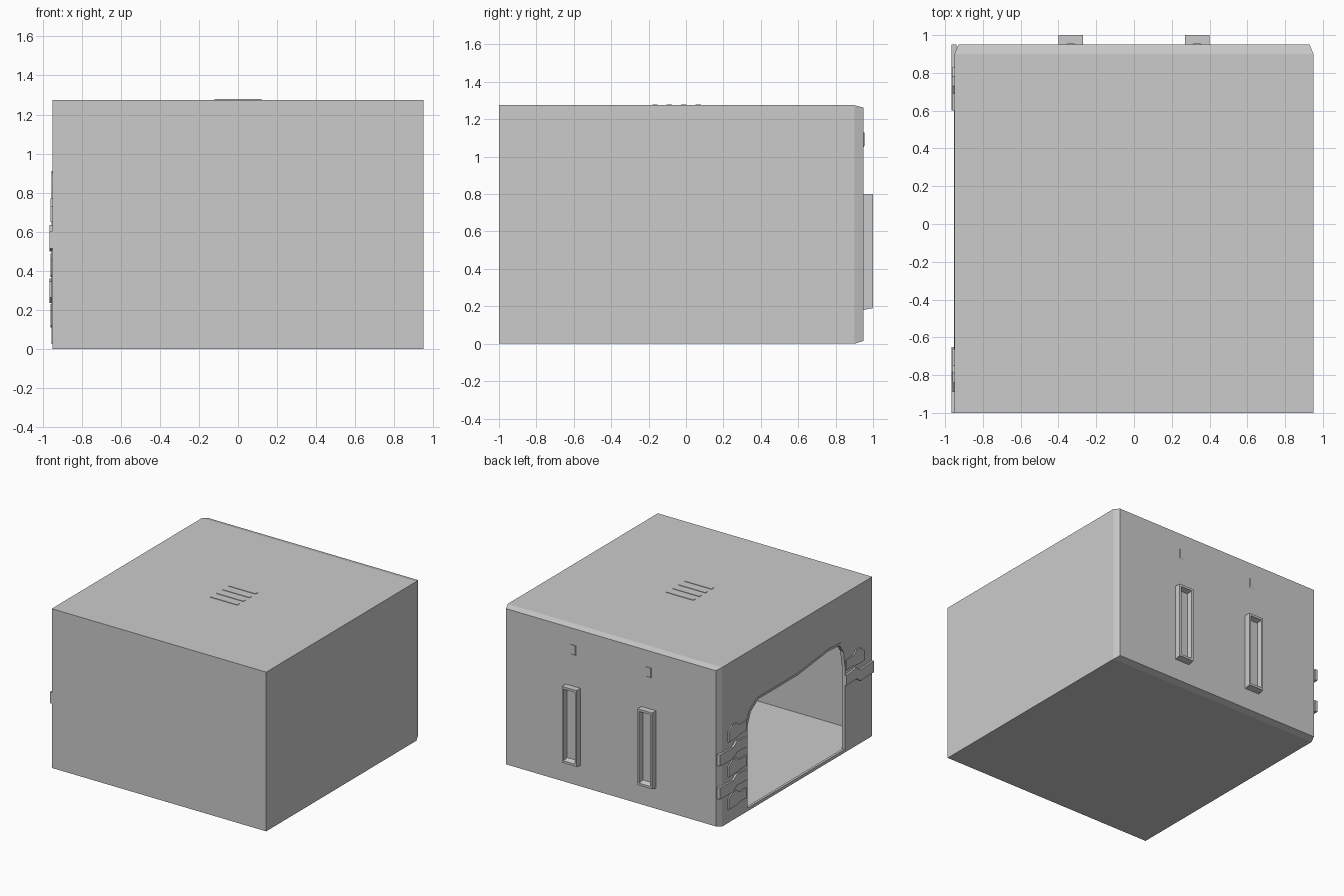
import bpy, bmesh

if "Cube" in bpy.data.objects:
    bpy.data.objects.remove(bpy.data.objects["Cube"])


def make(name, build):
    bm = bmesh.new()
    build(bm)
    bmesh.ops.recalc_face_normals(bm, faces=bm.faces[:])
    me = bpy.data.meshes.new(name)
    bm.to_mesh(me)
    bm.free()
    ob = bpy.data.objects.new(name, me)
    bpy.context.scene.collection.objects.link(ob)
    return ob


def loft(name, rings):
    """Closed solid through equal-length rings of points."""
    def build(bm):
        vs = [[bm.verts.new(p) for p in r] for r in rings]
        n = len(rings[0])
        for a, b in zip(vs, vs[1:]):
            for i in range(n):
                bm.faces.new((a[i], a[(i + 1) % n], b[(i + 1) % n], b[i]))
        bm.faces.new(vs[0])
        bm.faces.new(vs[-1])
    return make(name, build)


def rect(x0, x1, z0, z1, y):
    return [(x0, y, z0), (x1, y, z0), (x1, y, z1), (x0, y, z1)]


def box(name, x0, x1, y0, y1, z0, z1):
    return loft(name, [rect(x0, x1, z0, z1, y) for y in (y0, y1)])


def side_plate(name, x0, x1, outline):
    return loft(name, [[(x, y, z) for y, z in outline] for x in (x0, x1)])


def cut(target, cutter):
    cutter.hide_render = True
    m = target.modifiers.new("cut", 'BOOLEAN')
    m.operation, m.solver, m.object = 'DIFFERENCE', 'EXACT', cutter
    bpy.context.view_layer.objects.active = target
    bpy.ops.object.modifier_apply(modifier=m.name)
    bpy.data.objects.remove(cutter)


# hollow housing with chamfered back rim
housing = loft("housing", [rect(-.95, .95, 0, 1.275, -1),
                           rect(-.95, .95, 0, 1.275, .90),
                           rect(-.93, .93, .015, 1.262, .95)])
cut(housing, box("cavity_cutter", -.93, .93, -.98, .925, .02, 1.255))

# arched opening in the left wall
arch = [(.60, .025), (.60, .70), (.56, .80), (.46, .865), (-.05, .865),
        (-.45, .91), (-.60, .90), (-.65, .83), (-.67, .70), (-.67, .025)]
cut(housing, side_plate("opening_cutter", -1.1, -.91, arch))


# thin lip lining the opening
cy, cz = -.035, .025
inner = [(cy + (y - cy) * .97, cz + (z - cz) * .98) for y, z in arch]


def lip(bm):
    rows = [[bm.verts.new((x, y, z)) for y, z in pts]
            for x, pts in ((-.953, arch), (-.953, inner), (-.925, inner), (-.925, arch))]
    for k in range(4):
        a, b = rows[k], rows[(k + 1) % 4]
        for i in range(len(arch) - 1):
            bm.faces.new((a[i], a[i + 1], b[i + 1], b[i]))
    for e in (0, -1):
        bm.faces.new([r[e] for r in rows])


make("opening_lip", lip)

# hooks and wrap-round straps beside the opening
hook = [(0, .03), (.05, .07), (.10, .07), (.14, .04), (.23, .04),
        (.23, -.04), (.14, -.04), (.10, -.05), (0, -.05)]
strap = [(0, .045), (.17, .04), (.22, .075), (.35, .06),
         (.35, -.02), (.22, -.015), (.17, -.05), (0, -.045)]
for i, z in enumerate((.70, .42, .16)):
    side_plate(f"hook_back_{i}", -.96, -.945, [(.83 - y, z + h) for y, h in hook])
for i, z in enumerate((.55, .285)):
    side_plate(f"strap_back_{i}", -.965, -.94, [(.95 - y, z + h) for y, h in strap])
side_plate("hook_front", -.96, -.945, [(-.89 + y, .70 + h) for y, h in hook])
side_plate("strap_front", -.965, -.94, [(-1 + y, .56 + h) for y, h in strap])

# framed handles and small catches on the back, mirrored
for s, side in ((-1, "left"), (1, "right")):
    c = s * .335
    handle = loft(f"handle_{side}", [rect(c - .065, c + .065, .18, .80, .945),
                                     rect(c - .065, c + .065, .19, .80, 1)])
    cut(handle, loft("recess_cutter", [rect(c - .045, c + .045, .22, .77, .96),
                                       rect(c - .051, c + .051, .205, .785, 1.01)]))
    loft(f"catch_{side}", [rect(c - .03, c + .03, 1.04, 1.13, .945),
                           rect(c - .02, c + .02, 1.06, 1.13, .955)])

# roof vent slats
for i in range(4):
    y = .065 - .077 * i
    box(f"vent_slat_{i}", -.12, .12, y - .014, y + .014, 1.265, 1.279)
